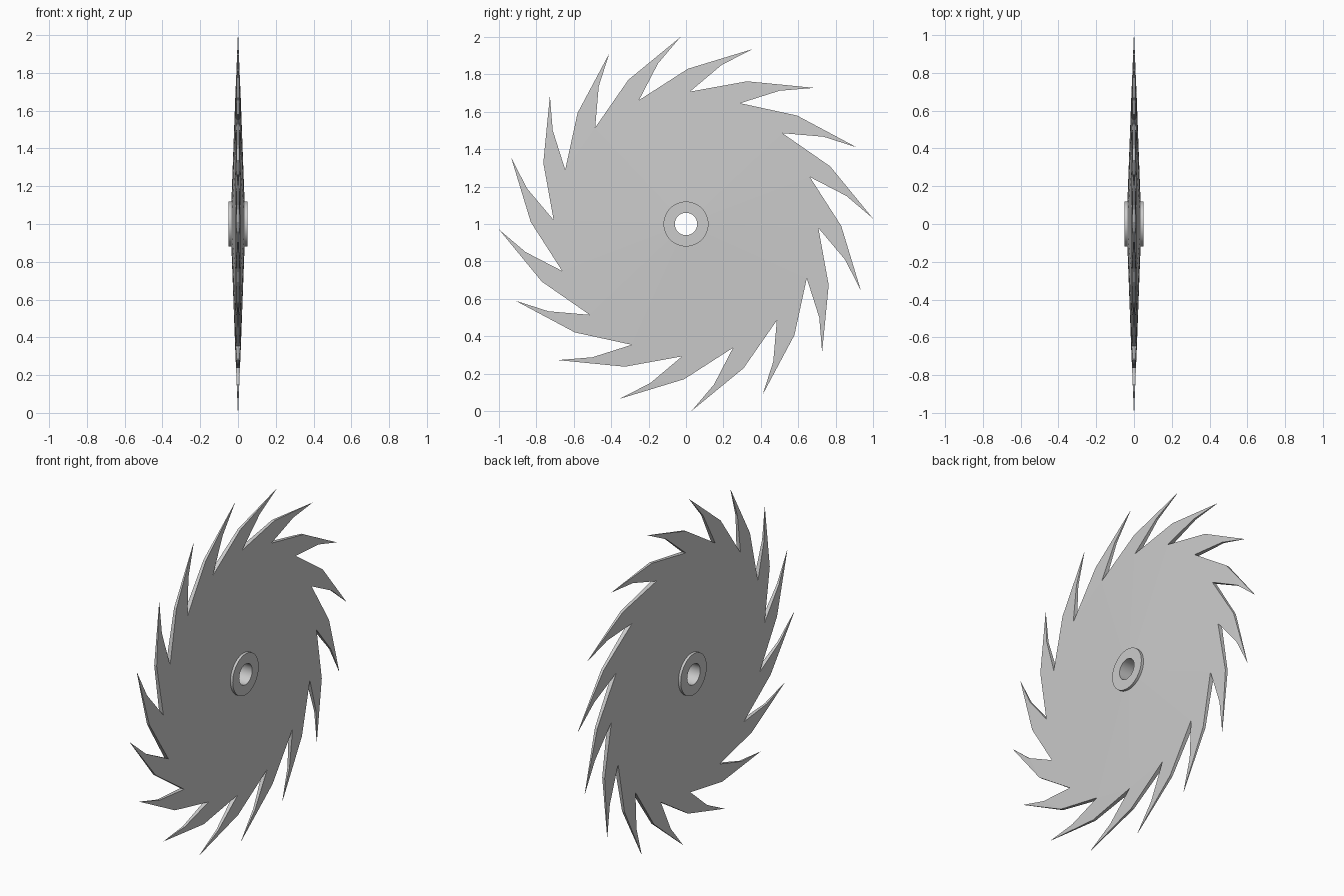
import bpy
import bmesh
from math import radians, cos, sin, tau

cube = bpy.data.objects.get("Cube")
if cube:
    bpy.data.objects.remove(cube, do_unlink=True)

TEETH = 16
CENTRE_Z = 1.0

steel = bpy.data.materials.new("steel_grey")
steel.use_nodes = True
steel.diffuse_color = (0.6, 0.6, 0.6, 1)
steel.node_tree.nodes["Principled BSDF"].inputs["Base Color"].default_value = (0.6, 0.6, 0.6, 1)


def polar(x, radius, angle):
    """Point on the wheel, angle measured from +y towards +z."""
    return (x, radius * cos(angle), CENTRE_Z + radius * sin(angle))


def finish(bm, name):
    bmesh.ops.recalc_face_normals(bm, faces=bm.faces)
    mesh = bpy.data.meshes.new(name)
    bm.to_mesh(mesh)
    bm.free()
    obj = bpy.data.objects.new(name, mesh)
    mesh.materials.append(steel)
    bpy.context.collection.objects.link(obj)
    return obj


# Blade: one tooth sector repeated around the wheel, thinning towards the tips
# radius, angle in degrees, half thickness
SECTOR = {
    "bore": (0.09, 110.8, 0.036),
    "valley": (0.708, 110.8, 0.013),
    "back": (0.83, 89.3, 0.008),
    "tip": (1.0, 69.2, 0.0008),
    "belly": (0.871, 77.4, 0.0065),
}
bm = bmesh.new()
rings = []
for i in range(TEETH):
    turn = i * tau / TEETH
    rings.append({
        key: [bm.verts.new(polar(side * half, r, radians(a) - turn)) for side in (1, -1)]
        for key, (r, a, half) in SECTOR.items()
    })

for i, now in enumerate(rings):
    nxt = rings[(i + 1) % TEETH]
    for s in (0, 1):
        bm.faces.new([now["bore"][s], now["valley"][s], nxt["valley"][s], nxt["bore"][s]])
        bm.faces.new([now["valley"][s], now["back"][s], now["belly"][s], nxt["valley"][s]])
        bm.faces.new([now["back"][s], now["tip"][s], now["belly"][s]])
    rim = [now["valley"], now["back"], now["tip"], now["belly"], nxt["valley"]]
    for a, b in zip(rim, rim[1:]):
        bm.faces.new([a[0], b[0], b[1], a[1]])
    bm.faces.new([now["bore"][0], nxt["bore"][0], nxt["bore"][1], now["bore"][1]])
finish(bm, "saw_blade")

# Hub: square-section ring with a through hole
SEGMENTS = 48
SECTION = [(0.05, 0.06), (0.05, 0.12), (-0.05, 0.12), (-0.05, 0.06)]
bm = bmesh.new()
loops = [[bm.verts.new(polar(x, r, i * tau / SEGMENTS)) for x, r in SECTION]
         for i in range(SEGMENTS)]
for i, a in enumerate(loops):
    b = loops[(i + 1) % SEGMENTS]
    for j in range(4):
        k = (j + 1) % 4
        bm.faces.new([a[j], a[k], b[k], b[j]])
hub = finish(bm, "hub_ring")

bpy.ops.object.select_all(action="DESELECT")
hub.select_set(True)
bpy.context.view_layer.objects.active = hub
bpy.ops.object.shade_smooth_by_angle(angle=radians(30))
